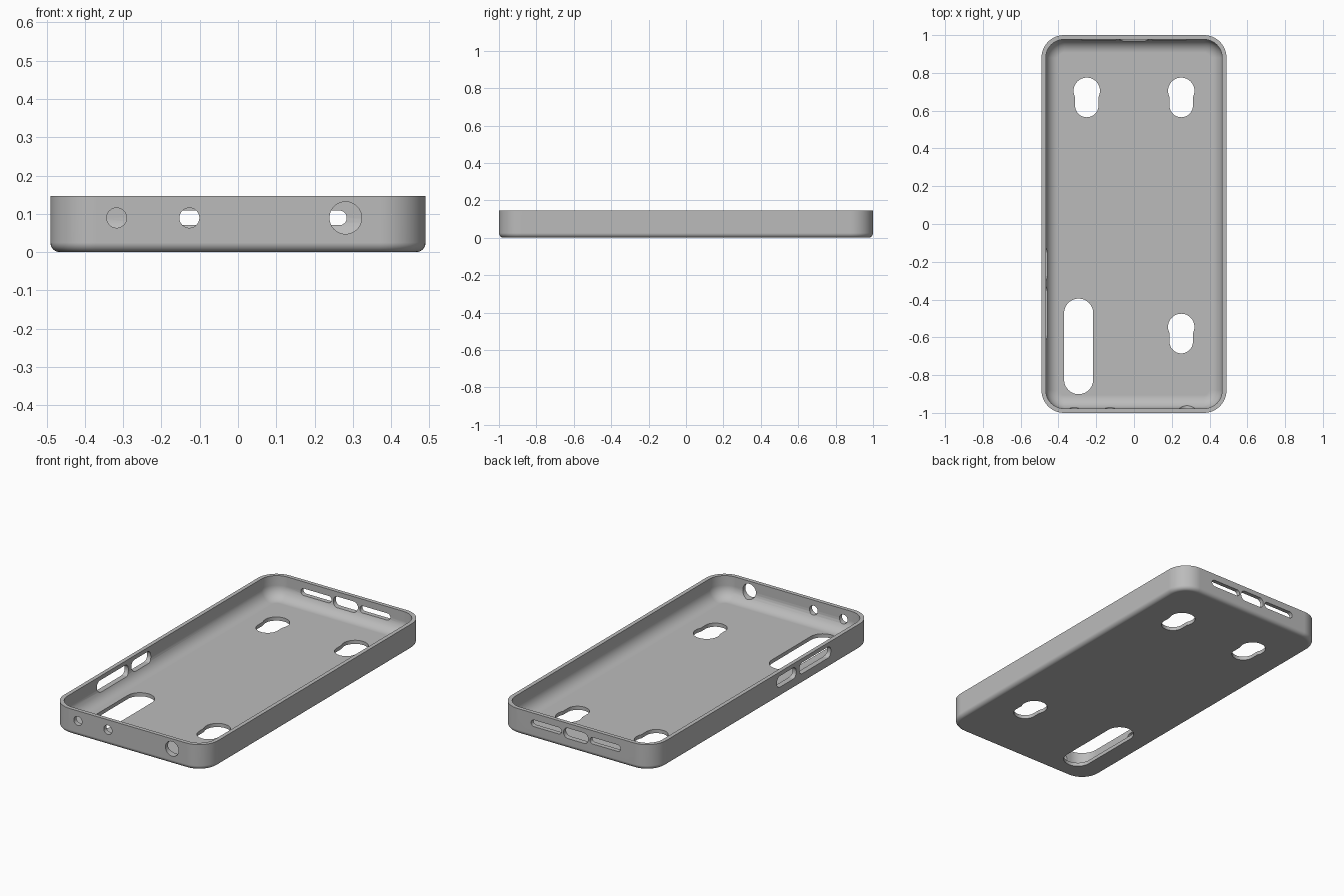
import bpy, bmesh
from math import sin, cos, pi
from mathutils import Vector

cube = bpy.data.objects.get("Cube")
if cube:
    bpy.data.objects.remove(cube, do_unlink=True)

HALF_W, HALF_L, HEIGHT = 0.49, 1.0, 0.147
CORNER, WALL, FLOOR = 0.12, 0.023, 0.021
OUT_FILLET, IN_FILLET = 0.025, 0.07

grey = bpy.data.materials.new("matte grey")
grey.use_nodes = True
colour = (0.5, 0.5, 0.5, 1)
grey.diffuse_color = colour
grey.node_tree.nodes["Principled BSDF"].inputs["Base Color"].default_value = colour


def rounded_rect(hw, hh, r, steps=12):
    """Outline of a rounded rectangle, counter-clockwise."""
    points = []
    for i, (sx, sy) in enumerate([(1, 1), (-1, 1), (-1, -1), (1, -1)]):
        for k in range(steps + 1):
            a = (i + k / steps) * pi / 2
            points.append((sx * (hw - r) + r * cos(a), sy * (hh - r) + r * sin(a)))
    return points


def loft(name, rings):
    """Solid skinned through a list of equal-length rings, capped at both ends."""
    bm = bmesh.new()
    loops = [[bm.verts.new(p) for p in ring] for ring in rings]
    for low, high in zip(loops, loops[1:]):
        for i in range(len(low)):
            j = (i + 1) % len(low)
            bm.faces.new((low[i], low[j], high[j], high[i]))
    bm.faces.new(loops[0])
    bm.faces.new(loops[-1])
    bmesh.ops.remove_doubles(bm, verts=bm.verts, dist=1e-5)
    bmesh.ops.recalc_face_normals(bm, faces=bm.faces)
    mesh = bpy.data.meshes.new(name)
    bm.to_mesh(mesh)
    bm.free()
    mesh.materials.append(grey)
    obj = bpy.data.objects.new(name, mesh)
    bpy.context.collection.objects.link(obj)
    return obj


cutters = []


def cut(axis, at, u, v, hw, hh, r):
    """Rounded cutter through the wall that lies at a position along an axis."""
    def place(p, depth):
        a, b = p[0] + u, p[1] + v
        return Vector({"x": (depth, a, b), "y": (a, depth, b), "z": (a, b, depth)}[axis])
    outline = rounded_rect(hw, hh, r)
    rings = [[place(p, at + d) for p in outline] for d in (-0.11, 0.11)]
    obj = loft("cutter", rings)
    obj.hide_render = True
    cutters.append(obj)


# Tray profile as (inset, height): outer fillet, rim, inner wall, inner fillet
STEPS = 8
arc = [k / STEPS * pi / 2 for k in range(STEPS + 1)]
profile = [(OUT_FILLET * (1 - sin(a)), OUT_FILLET * (1 - cos(a))) for a in arc]
profile += [(0, HEIGHT), (WALL, HEIGHT)]
profile += [(WALL + IN_FILLET * (1 - cos(a)), FLOOR + IN_FILLET * (1 - sin(a))) for a in arc]
case = loft("phone_case", [
    [(x, y, z) for x, y in rounded_rect(HALF_W - d, HALF_L - d, CORNER - d)]
    for d, z in profile])

# Stepped openings in the floor
for x, y in [(-0.25, 0.705), (0.25, 0.705), (0.25, -0.545)]:
    cut("z", 0, x, y, 0.07, 0.07, 0.07)
    cut("z", 0, x, y - 0.04, 0.062, 0.1, 0.062)

# Long lens opening in the floor
cut("z", 0, -0.293, -0.648, 0.077, 0.253, 0.077)

# Round holes in the front wall
MID = 0.0895
for x, r in [(-0.317, 0.026), (-0.127, 0.026), (0.281, 0.042)]:
    cut("y", -HALF_L, x, MID, r, r, r)

# Speaker slots and socket in the back wall
for side in (-1, 1):
    cut("y", HALF_L, side * 0.187, MID, 0.097, 0.019, 0.019)
cut("y", HALF_L, 0, MID, 0.078, 0.03, 0.028)

# Button slots in the side wall
for y, half in [(-0.472, 0.143), (-0.213, 0.088)]:
    cut("x", -HALF_W, y, MID + 0.002, half, 0.032, 0.029)

# Cut the openings, then shade
bpy.ops.object.select_all(action="DESELECT")
bpy.context.view_layer.objects.active = case
case.select_set(True)
for cutter in cutters:
    mod = case.modifiers.new("opening", "BOOLEAN")
    mod.operation = "DIFFERENCE"
    mod.solver = "EXACT"
    mod.object = cutter
    bpy.ops.object.modifier_apply(modifier=mod.name)
    bpy.data.objects.remove(cutter, do_unlink=True)
bpy.ops.object.shade_smooth_by_angle(angle=pi / 6)
weighted = case.modifiers.new("even_shading", "WEIGHTED_NORMAL")
weighted.keep_sharp = True
bpy.ops.object.modifier_apply(modifier=weighted.name)
